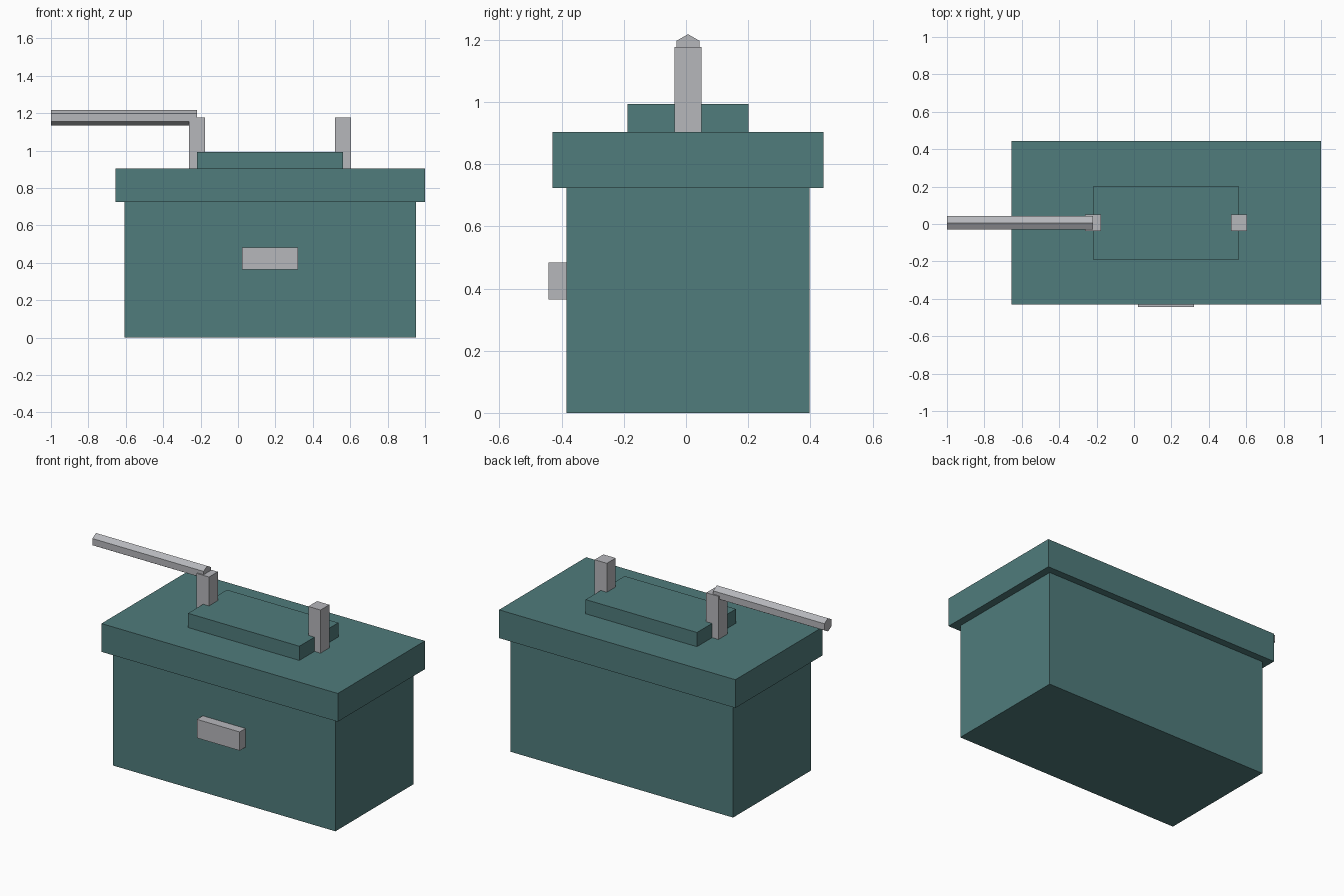
import bpy
import math
from mathutils import Vector

if "Cube" in bpy.data.objects:
    bpy.data.objects.remove(bpy.data.objects["Cube"], do_unlink=True)


def make_material(name, rgb):
    mat = bpy.data.materials.new(name)
    mat.use_nodes = True
    color = (*rgb, 1.0)
    mat.diffuse_color = color
    mat.node_tree.nodes["Principled BSDF"].inputs["Base Color"].default_value = color
    return mat


teal = make_material("teal paint", (0.08, 0.20, 0.20))
metal = make_material("pale grey metal", (0.47, 0.475, 0.50))


def box(name, low, high, mat):
    """Axis-aligned box between two opposite corners."""
    low, high = Vector(low), Vector(high)
    bpy.ops.mesh.primitive_cube_add(size=1, location=(low + high) / 2)
    obj = bpy.context.object
    obj.name = name
    obj.scale = high - low
    bpy.ops.object.transform_apply(location=False, rotation=False, scale=True)
    obj.data.materials.append(mat)
    return obj


MID_Y = 0.0065      # shared centre line of the box
BODY_TOP = 0.724
LID_TOP = 0.903

# Box body, overhanging lid and raised panel
box("body", (-0.608, MID_Y - 0.391, 0), (0.952, MID_Y + 0.391, BODY_TOP), teal)
box("lid", (-0.656, MID_Y - 0.436, BODY_TOP), (1.0, MID_Y + 0.436, LID_TOP), teal)
box("lid_panel", (-0.218, MID_Y - 0.195, LID_TOP), (0.562, MID_Y + 0.195, 0.993), teal)

# Handle posts at both ends of the panel
for name, x in (("right_handle_post", -0.22), ("left_handle_post", 0.562)):
    box(name, (x - 0.043, MID_Y - 0.044, LID_TOP), (x + 0.043, MID_Y + 0.044, 1.176), metal)

# Front latch
box("front_latch", (0.022, -0.443, 0.365), (0.322, MID_Y - 0.391, 0.483), metal)

# Six-sided handle bar reaching out past the right post, one edge on top
bpy.ops.mesh.primitive_cylinder_add(
    vertices=6, radius=0.042, depth=0.78,
    location=(-0.61, MID_Y, 1.176), rotation=(0, math.pi / 2, 0))
bar = bpy.context.object
bar.name = "handle_bar"
bpy.ops.object.transform_apply(location=False, rotation=True, scale=False)
# Turn so that an edge, not a flat, points up
if max(v.co.z for v in bar.data.vertices) < 0.041:
    bar.rotation_euler.x = math.pi / 6
bar.data.materials.append(metal)
